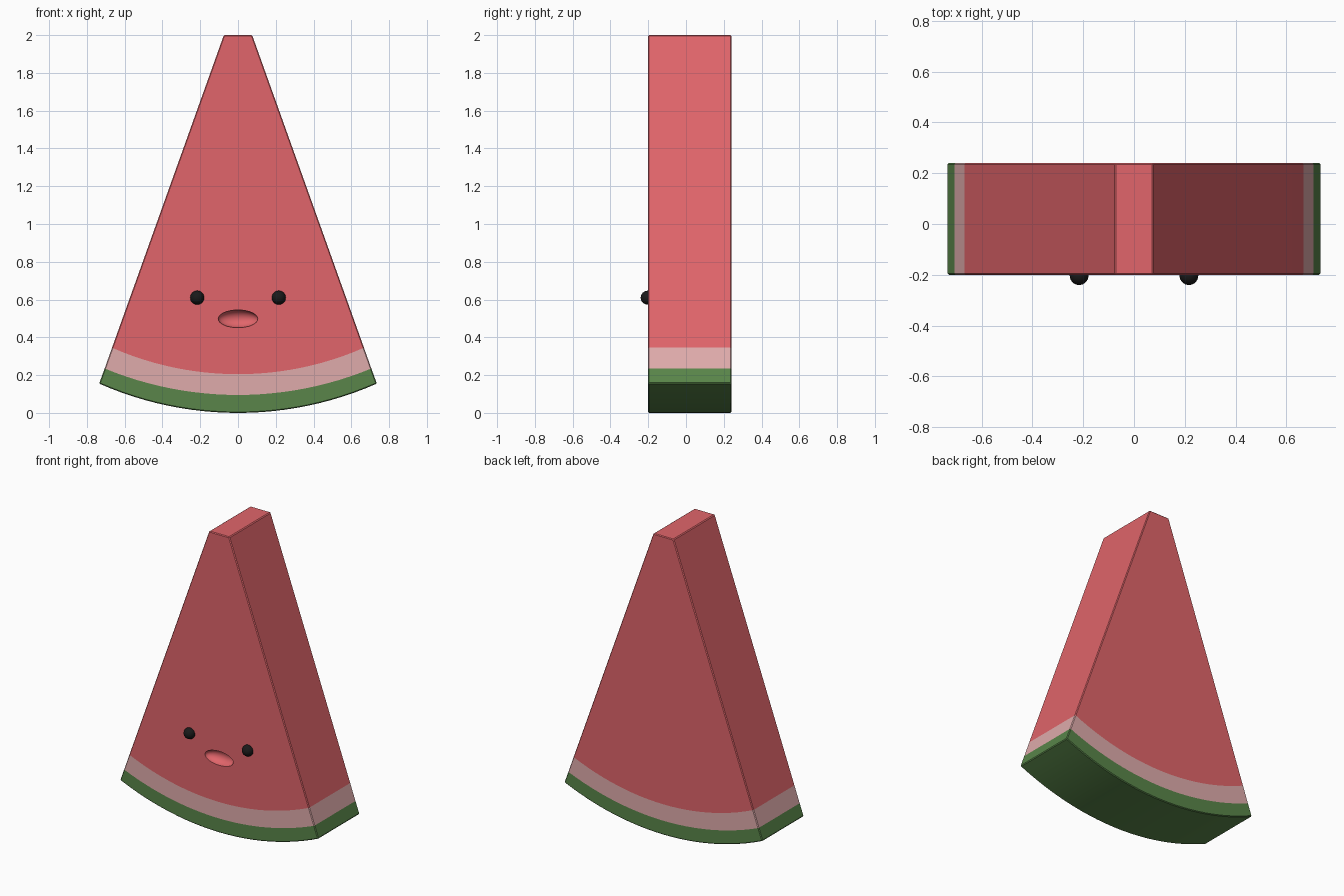
import bpy, bmesh, math

if "Cube" in bpy.data.objects:
    bpy.data.objects.remove(bpy.data.objects["Cube"])


def material(name, rgb):
    m = bpy.data.materials.new(name)
    m.diffuse_color = (*rgb, 1)
    m.use_nodes = True
    m.node_tree.nodes["Principled BSDF"].inputs["Base Color"].default_value = m.diffuse_color
    return m


red = material("flesh red", (0.75, 0.13, 0.145))
pale = material("pale rind", (0.74, 0.41, 0.41))
green = material("green rind", (0.10, 0.235, 0.067))
black = material("eye black", (0.01, 0.01, 0.01))

FRONT, BACK, COLS = -0.20, 0.24, 24


def arc_z(x, half, low, rise):
    """Height of a circular arc through (0, low) and (half, low + rise)."""
    r = (half * half + rise * rise) / (2 * rise)
    return low + r - math.sqrt(r * r - x * x)


# Rows of the wedge, bottom up: half width, centre height, rise at the ends
rows = [(0.735, 0.0, 0.155), (0.706, 0.095, 0.14), (0.667, 0.205, 0.14), (0.075, 2.0, 0)]
bands = [2, 1, 0]  # green, pale, red

# Melon slice: banded front face extruded to the back
bm = bmesh.new()
grid = []
for half, low, rise in rows:
    xs = [half * (2 * i / COLS - 1) for i in range(COLS + 1)]
    grid.append([bm.verts.new((x, FRONT, arc_z(x, half, low, rise) if rise else low)) for x in xs])
for j, band in enumerate(bands):
    for i in range(COLS):
        f = bm.faces.new((grid[j][i], grid[j][i + 1], grid[j + 1][i + 1], grid[j + 1][i]))
        f.material_index = band
border = {e: e.link_faces[0].material_index for e in bm.edges if e.is_boundary}
front_faces = bm.faces[:]
twin = {v: bm.verts.new((v.co.x, BACK, v.co.z)) for v in bm.verts[:]}
for f in front_faces:
    bm.faces.new([twin[v] for v in reversed(f.verts)]).material_index = f.material_index
for e, band in border.items():
    a, b = e.verts
    bm.faces.new((a, b, twin[b], twin[a])).material_index = band
bmesh.ops.recalc_face_normals(bm, faces=bm.faces)
mesh = bpy.data.meshes.new("melon_slice")
bm.to_mesh(mesh)
bm.free()
melon = bpy.data.objects.new("melon_slice", mesh)
bpy.context.collection.objects.link(melon)
for m in (red, pale, green):
    mesh.materials.append(m)


def ball(name, loc, scale, mat):
    bpy.ops.mesh.primitive_uv_sphere_add(segments=32, ring_count=16, radius=1, location=loc)
    ob = bpy.context.object
    ob.name = name
    ob.scale = scale
    ob.data.materials.append(mat)
    bpy.ops.object.shade_smooth()
    return ob


# Mouth: shallow oval scoop cut into the front
cutter = ball("mouth_cutter", (0, FRONT, 0.498), (0.105, 0.05, 0.047), red)
cutter.hide_render = True
bevel = melon.modifiers.new("soft edges", 'BEVEL')
bevel.width = 0.005
bevel.segments = 1
bevel.limit_method = 'ANGLE'
scoop = melon.modifiers.new("mouth", 'BOOLEAN')
scoop.operation = 'DIFFERENCE'
scoop.solver = 'EXACT'
scoop.object = cutter

bpy.ops.object.select_all(action='DESELECT')
melon.select_set(True)
bpy.context.view_layer.objects.active = melon
for name in ("soft edges", "mouth"):
    bpy.ops.object.modifier_apply(modifier=name)
bpy.ops.object.shade_smooth_by_angle(angle=math.radians(30))
bpy.data.objects.remove(cutter)

# Eyes
for side, name in ((-1, "left_eye"), (1, "right_eye")):
    ball(name, (side * 0.216, -0.203, 0.61), (0.037, 0.037, 0.037), black)
